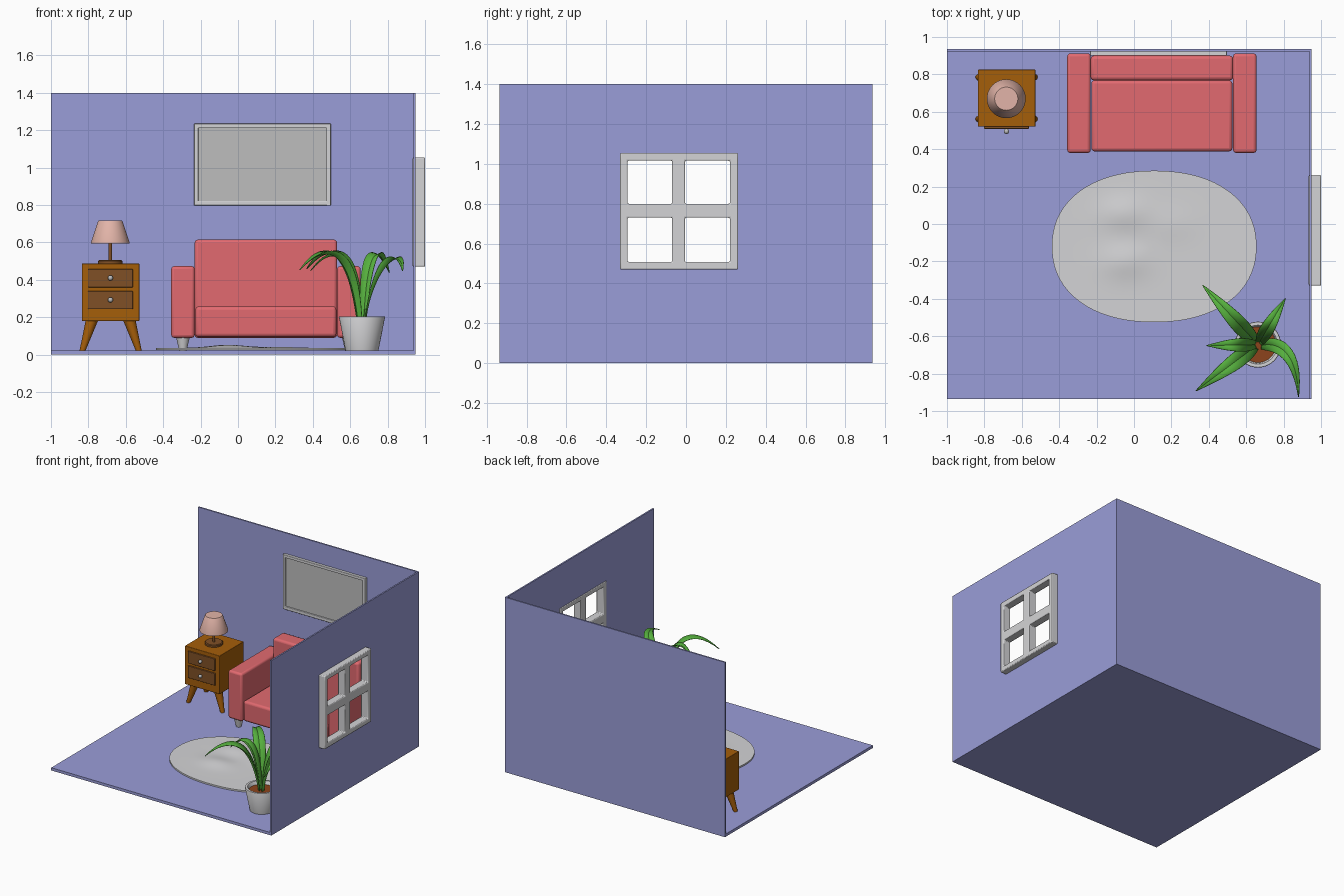
import bpy, bmesh, math
from mathutils import Vector

if "Cube" in bpy.data.objects:
    bpy.data.objects.remove(bpy.data.objects["Cube"])


def srgb(r, g, b):
    f = lambda c: c / 12.92 if c <= 0.04045 else ((c + 0.055) / 1.055) ** 2.4
    return (f(r / 255), f(g / 255), f(b / 255), 1)


def material(name, *rgb):
    m = bpy.data.materials.new(name)
    m.diffuse_color = srgb(*rgb)
    m.use_nodes = True
    m.node_tree.nodes["Principled BSDF"].inputs["Base Color"].default_value = m.diffuse_color
    return m


LILAC = material("lilac wall", 154, 157, 216)
WHITE = material("off white", 212, 212, 214)
GREY = material("picture grey", 190, 190, 190)
CORAL = material("coral fabric", 226, 106, 112)
WOOD = material("orange wood", 165, 94, 10)
DARK = material("dark wood", 128, 80, 38)
PINK = material("lamp pink", 226, 180, 168)
LEAF = material("leaf green", 86, 176, 62)
SOIL = material("soil brown", 140, 68, 28)
METAL = material("knob metal", 190, 190, 190)


def finish(bm, name, mat, bevel=0, segments=3):
    bmesh.ops.remove_doubles(bm, verts=bm.verts, dist=1e-5)
    bmesh.ops.recalc_face_normals(bm, faces=bm.faces)
    me = bpy.data.meshes.new(name)
    bm.to_mesh(me)
    bm.free()
    me.materials.append(mat)
    ob = bpy.data.objects.new(name, me)
    bpy.context.collection.objects.link(ob)
    if bevel:
        b = ob.modifiers.new("bevel", 'BEVEL')
        b.width, b.segments = bevel, segments
    bpy.ops.object.select_all(action='DESELECT')
    ob.select_set(True)
    bpy.context.view_layer.objects.active = ob
    bpy.ops.object.shade_smooth_by_angle(angle=math.radians(35))
    return ob


def box(name, mat, x, y, z, bevel=0):
    bm = bmesh.new()
    bmesh.ops.create_cube(bm, size=1)
    for v in bm.verts:
        v.co = [(a + b) / 2 + c * (b - a) for c, (a, b) in zip(v.co, (x, y, z))]
    return finish(bm, name, mat, bevel)


def lathe(name, mat, profile, base, top=None, steps=40):
    """Revolve (radius, z) points round z; top shears the axis for splayed legs."""
    bm = bmesh.new()
    z0, z1 = profile[0][1], profile[-1][1]
    rings = []
    for r, z in profile:
        t = (z - z0) / (z1 - z0) if top else 0
        cx, cy = [a + (b - a) * t for a, b in zip(base, top or base)]
        rings.append([bm.verts.new((cx + r * math.cos(2 * math.pi * i / steps),
                                    cy + r * math.sin(2 * math.pi * i / steps), z)) for i in range(steps)])
    for a, b in zip(rings, rings[1:]):
        for i in range(steps):
            j = (i + 1) % steps
            bm.faces.new((a[i], a[j], b[j], b[i]))
    bm.faces.new(rings[0])
    bm.faces.new(rings[-1])
    return finish(bm, name, mat)


def lattice(name, mat, us, vs, holes, place, depth, bevel=0):
    """Thick panel on a grid of cuts us x vs with the hole cells left out."""
    bm = bmesh.new()
    g = [[bm.verts.new(place(u, v)) for v in vs] for u in us]
    for i in range(len(us) - 1):
        for j in range(len(vs) - 1):
            if (i, j) not in holes:
                bm.faces.new((g[i][j], g[i + 1][j], g[i + 1][j + 1], g[i][j + 1]))
    geo = bmesh.ops.extrude_face_region(bm, geom=bm.faces[:])
    bmesh.ops.translate(bm, vec=depth, verts=[e for e in geo["geom"] if isinstance(e, bmesh.types.BMVert)])
    return finish(bm, name, mat, bevel, 2)


# Room shell: floor, back wall, right wall with window opening
box("floor", LILAC, (-1, 0.95), (-0.935, 0.935), (0, 0.022))
box("back_wall", LILAC, (-1, 0.95), (0.923, 0.935), (0, 1.4))
lattice("right_wall", LILAC, (-0.935, -0.31, 0.245, 0.923), (0.0, 0.49, 1.035, 1.4),
        {(1, 1)}, lambda u, v: (0.938, u, v), (0.012, 0, 0))

# Window frame with four open panes
lattice("window_frame", WHITE, (-0.33, -0.293, -0.07, -0.005, 0.22, 0.262),
        (0.47, 0.508, 0.73, 0.80, 1.016, 1.055),
        {(1, 1), (3, 1), (1, 3), (3, 3)}, lambda u, v: (0.934, u, v), (0.066, 0, 0), 0.006)

# Framed picture
lattice("picture_frame", WHITE, (-0.235, -0.212, 0.473, 0.496), (0.797, 0.821, 1.212, 1.235),
        {(1, 1)}, lambda u, v: (u, 0.9, v), (0, 0.025, 0), 0.003)
box("picture_panel", GREY, (-0.215, 0.476), (0.912, 0.924), (0.818, 1.215))

# Sofa
for side, x in (("left", (-0.357, -0.232)), ("right", (0.53, 0.655))):
    box(side + "_arm", CORAL, x, (0.38, 0.912), (0.09, 0.473), 0.016)
    for row, y in (("front", 0.43), ("back", 0.862)):
        lathe(f"sofa_{row}_{side}_leg", WHITE, [(0.02, 0.022), (0.037, 0.095)], (sum(x) / 2, y), steps=24)
box("sofa_back", CORAL, (-0.232, 0.53), (0.768, 0.9), (0.09, 0.615), 0.018)
box("sofa_seat", CORAL, (-0.228, 0.526), (0.388, 0.768), (0.095, 0.258), 0.018)

# Nightstand with two drawers and splayed legs
box("nightstand_body", WOOD, (-0.835, -0.527), (0.52, 0.825), (0.18, 0.487), 0.004)
for i, z in enumerate((0.243, 0.36)):
    box(f"drawer_{i}", DARK, (-0.802, -0.562), (0.509, 0.522), (z, z + 0.097), 0.003)
    bm = bmesh.new()
    bmesh.ops.create_uvsphere(bm, u_segments=20, v_segments=12, radius=0.014)
    bmesh.ops.translate(bm, vec=(-0.682, 0.495, z + 0.05), verts=bm.verts)
    finish(bm, f"drawer_knob_{i}", METAL)
for sx in (-1, 1):
    for sy in (-1, 1):
        lathe("nightstand_leg", WOOD, [(0.016, 0.022), (0.034, 0.19)],
              (-0.681 + sx * 0.15, 0.673 + sy * 0.112), (-0.681 + sx * 0.098, 0.673 + sy * 0.095), 24)

# Table lamp
LAMP = (-0.683, 0.67)
lathe("lamp_base", DARK, [(0.066, 0.487), (0.066, 0.5), (0.06, 0.505)], LAMP)
lathe("lamp_stem", DARK, [(0.01, 0.5), (0.01, 0.61)], LAMP, steps=20)
lathe("lamp_shade", PINK, [(0.104, 0.595), (0.104, 0.599), (0.065, 0.714), (0.062, 0.718)], LAMP)

# Oval rug with a soft ripple
bm = bmesh.new()
N, R = 72, 16


def rug_point(a, t):
    c, s = math.cos(a), math.sin(a)
    k = t / (abs(c) ** 2.2 + abs(s) ** 2.2) ** (1 / 2.2)
    x, y = 0.108 + 0.547 * k * c, -0.12 + 0.405 * k * s
    bump = sum(h * math.exp(-((x - px) / 0.13) ** 2 - ((y - py) / 0.09) ** 2)
               for px, py, h in ((-0.06, 0.06, 0.018), (-0.05, -0.2, 0.016), (0.2, 0.0, 0.006)))
    return x, y, 0.036 + bump * (1 - t ** 4)


rings = [[bm.verts.new(rug_point(2 * math.pi * i / N, r / R)) for i in range(N)] for r in range(1, R + 1)]
rim = [bm.verts.new((v.co.x, v.co.y, 0.024)) for v in rings[-1]]
for a, b in zip(rings, rings[1:] + [rim]):
    for i in range(N):
        bm.faces.new((a[i], b[i], b[(i + 1) % N], a[(i + 1) % N]))
bm.faces.new(rings[0])
bm.faces.new(rim)
finish(bm, "rug", WHITE)

# Plant pot and soil
POT = (0.663, -0.645)
lathe("plant_pot", WHITE, [(0.088, 0.022), (0.123, 0.2), (0.121, 0.205), (0.104, 0.205),
                           (0.1, 0.2), (0.092, 0.16)], POT)
lathe("soil", SOIL, [(0.09, 0.155), (0.099, 0.178)], POT)


def leaf(name, p, width, steps=20):
    """Folded tapering ribbon along a cubic curve."""
    p = [Vector(q) for q in p]
    bm = bmesh.new()
    rows = []
    for i in range(steps + 1):
        t = i / steps
        u = 1 - t
        pos = u**3 * p[0] + 3 * u * u * t * p[1] + 3 * u * t * t * p[2] + t**3 * p[3]
        tan = (u * u * (p[1] - p[0]) + 2 * u * t * (p[2] - p[1]) + t * t * (p[3] - p[2])).normalized()
        side = tan.cross(Vector((0, 0, 1))).normalized()
        up = side.cross(tan)
        w = width * (0.45 + 0.55 * math.sin(min(1, t / 0.55) * math.pi / 2)) * (1 - max(0, (t - 0.5) / 0.5) ** 1.7) + 0.001
        rows.append([bm.verts.new(pos + side * w * s + up * w * 0.45 * abs(s)) for s in (-1, 0, 1)])
    for a, b in zip(rows, rows[1:]):
        for k in (0, 1):
            bm.faces.new((a[k], a[k + 1], b[k + 1], b[k]))
    ob = finish(bm, name, LEAF)
    ob.modifiers.new("thickness", 'SOLIDIFY').thickness = 0.004


# Leaves: tip x, y, z, upper control height, half width
for i, (x, y, z, h, w) in enumerate(((0.366, -0.326, 0.46, 0.66, 0.042), (0.81, -0.396, 0.44, 0.66, 0.036),
                                     (0.387, -0.65, 0.45, 0.64, 0.034), (0.33, -0.893, 0.455, 0.66, 0.042))):
    dx, dy = x - POT[0], y - POT[1]
    at = lambda f, hz: (POT[0] + dx * f, POT[1] + dy * f, hz)
    leaf(f"leaf_{i}", (at(0.05, 0.165), at(0.15, 0.47), at(0.42, h), (x, y, z)), w)
leaf("leaf_4", ((0.68, -0.65, 0.165), (0.70, -0.645, 0.42), (0.87, -0.6, 0.62), (0.88, -0.925, 0.45)), 0.036)
